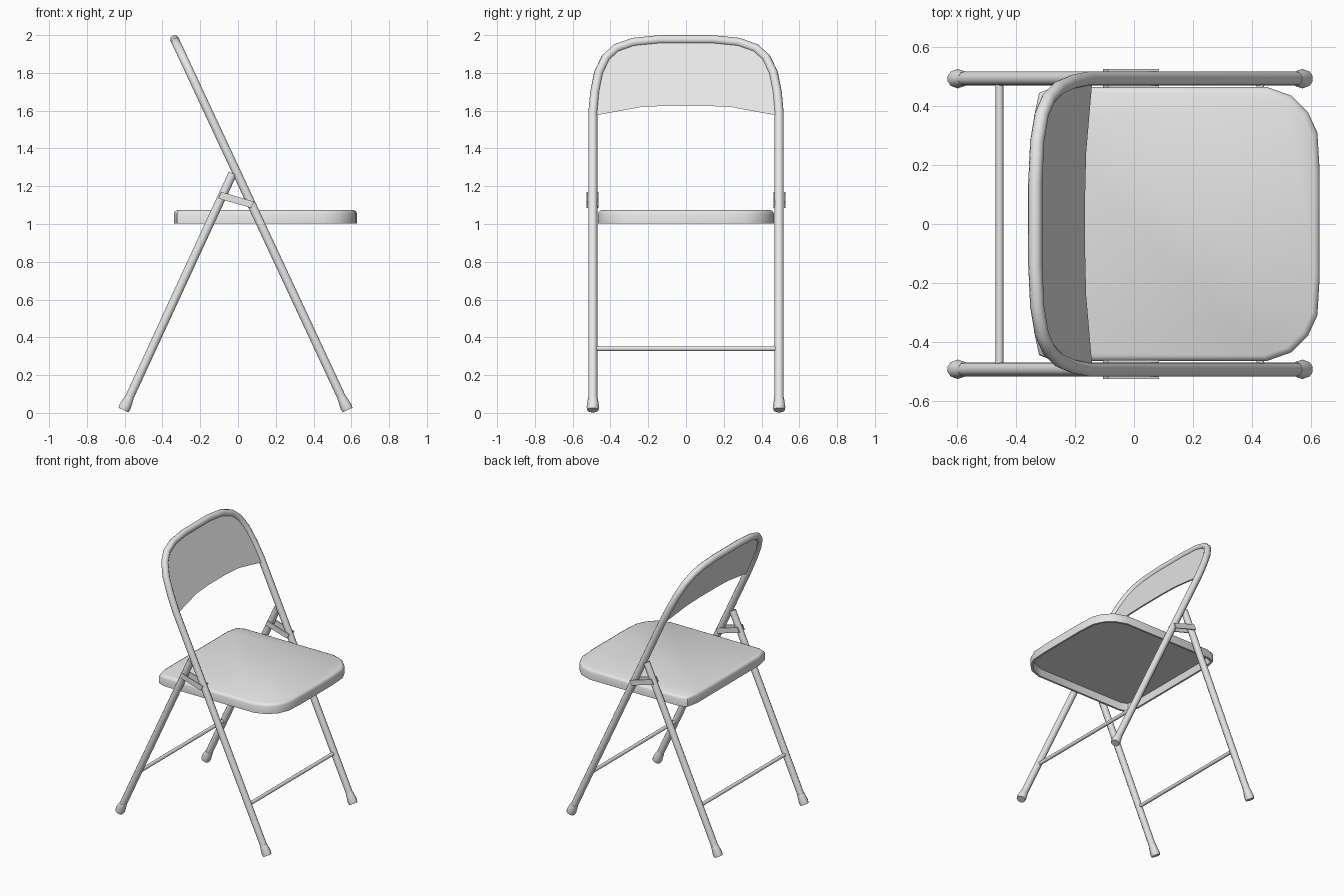
import bpy
import bmesh
from mathutils import Vector

if "Cube" in bpy.data.objects:
    bpy.data.objects.remove(bpy.data.objects["Cube"], do_unlink=True)

GREY = (0.8, 0.8, 0.8, 1)
metal = bpy.data.materials.new("grey_metal")
metal.use_nodes = True
metal.diffuse_color = GREY
metal.node_tree.nodes["Principled BSDF"].inputs["Base Color"].default_value = GREY

SIDE = 0.493      # half distance between the legs
TUBE = 0.024      # frame tube radius
FRONT_FOOT, TOP = Vector((0.58, 0, 0.015)), Vector((-0.335, 0, 1.976))
REAR_FOOT, REAR_TOP = Vector((-0.606, 0, 0.015)), Vector((-0.028, 0, 1.268))


def add_object(name, mesh):
    obj = bpy.data.objects.new(name, mesh)
    bpy.context.collection.objects.link(obj)
    mesh.materials.clear()
    mesh.materials.append(metal)
    bpy.ops.object.select_all(action='DESELECT')
    obj.select_set(True)
    bpy.context.view_layer.objects.active = obj
    bpy.ops.object.shade_smooth_by_angle(angle=0.8)
    return obj


def tube(name, points, radii):
    """Round tube through points, with one radius or one per point."""
    if not isinstance(radii, (list, tuple)):
        radii = [radii] * len(points)
    curve = bpy.data.curves.new(name + "_path", 'CURVE')
    curve.dimensions = '3D'
    curve.bevel_depth = 1
    curve.bevel_resolution = 3
    curve.use_fill_caps = True
    spline = curve.splines.new('POLY')
    spline.points.add(len(points) - 1)
    for target, p, r in zip(spline.points, points, radii):
        target.co = (*p, 1)
        target.radius = r
    path = bpy.data.objects.new(name + "_path", curve)
    bpy.context.collection.objects.link(path)
    bpy.context.view_layer.update()
    graph = bpy.context.evaluated_depsgraph_get()
    mesh = bpy.data.meshes.new_from_object(path.evaluated_get(graph))
    bpy.data.objects.remove(path, do_unlink=True)
    return add_object(name, mesh)


def loft(name, rings):
    """Closed solid through matching rings of points."""
    bm = bmesh.new()
    loops = [[bm.verts.new(p) for p in ring] for ring in rings]
    for a, b in zip(loops, loops[1:]):
        for i in range(len(a)):
            j = (i + 1) % len(a)
            bm.faces.new((a[i], a[j], b[j], b[i]))
    bm.faces.new(loops[0])
    bm.faces.new(loops[-1])
    bmesh.ops.recalc_face_normals(bm, faces=bm.faces)
    mesh = bpy.data.meshes.new(name)
    bm.to_mesh(mesh)
    bm.free()
    return add_object(name, mesh)


def on_frame(y, z, offset=0):
    """Point on the sloping plane of the front frame."""
    t = (z - FRONT_FOOT.z) / (TOP.z - FRONT_FOOT.z)
    p = FRONT_FOOT.lerp(TOP, t)
    return Vector((p.x + offset, y, z))


def mirror_path(half):
    """Half outline (y, z) from the +y side, continued on the -y side."""
    return half + [(-y, z) for y, z in reversed(half)]


# Front legs and back hoop, one bent tube
bend = [(SIDE, 1.59), (0.483, 1.7), (0.463, 1.8), (0.425, 1.88), (0.37, 1.93),
        (0.28, 1.962), (0.14, TOP.z)]
hoop = mirror_path([(SIDE, 0.03)] + bend)
tube("front_frame", [on_frame(y, z) for y, z in hoop], TUBE)

# Backrest panel inside the hoop
panel = mirror_path([(0.1, 1.626), (0.24, 1.619), (0.48, 1.575)][::1] + bend)
loft("backrest_panel", [[on_frame(y, z, dx) for y, z in panel] for dx in (-0.006, 0.006)])

# Rear legs and rubber feet on all legs
for side, label in ((1, "back"), (-1, "front")):
    shift = Vector((0, side * SIDE, 0))
    tube("rear_leg_" + label, [REAR_FOOT.lerp(REAR_TOP, 0.015) + shift, REAR_TOP + shift], TUBE)
    for kind, foot, top in (("front", FRONT_FOOT, TOP), ("rear", REAR_FOOT, REAR_TOP)):
        up = (top - foot).normalized()
        tube(f"{kind}_foot_{label}",
             [foot + shift + up * d for d in (0, 0.02, 0.075)], [0.030, 0.033, 0.025])

# Crossbars between the legs
rear_at = REAR_FOOT.lerp(REAR_TOP, (0.34 - REAR_FOOT.z) / (REAR_TOP.z - REAR_FOOT.z))
for name, x in (("front_crossbar", on_frame(0, 0.34).x), ("rear_crossbar", rear_at.x)):
    tube(name, [(x, -SIDE, 0.34), (x, SIDE, 0.34)], 0.013)

# Folding links, one plate on each face of both leg pairs
link = [(-0.105, 1.135), (-0.088, 1.17), (0.085, 1.118), (0.07, 1.085)]
for side, label in ((1, "back"), (-1, "front")):
    for kind, y in (("outer", 0.518), ("inner", 0.462)):
        loft(f"{kind}_link_{label}",
             [[(x, side * v, z) for x, z in link] for v in (y, y + 0.008)])

# Seat pan, a shallow tray open underneath
half_seat = [(0.63, 0.18), (0.622, 0.31), (0.59, 0.38), (0.535, 0.435), (0.45, 0.465),
             (-0.27, 0.465), (-0.322, 0.445), (-0.34, 0.36)]
outline = half_seat + [(x, -y) for x, y in reversed(half_seat)]
centre_x, half_x, half_y = 0.145, 0.485, 0.465


def seat_ring(inset, z):
    sx, sy = 1 - inset / half_x, 1 - inset / half_y
    return [(centre_x + (x - centre_x) * sx, y * sy, z) for x, y in outline]


loft("seat", [seat_ring(0.02, 1.055), seat_ring(0.014, 1.003), seat_ring(0, 1.003),
              seat_ring(0, 1.055), seat_ring(0.005, 1.067), seat_ring(0.018, 1.074)])
